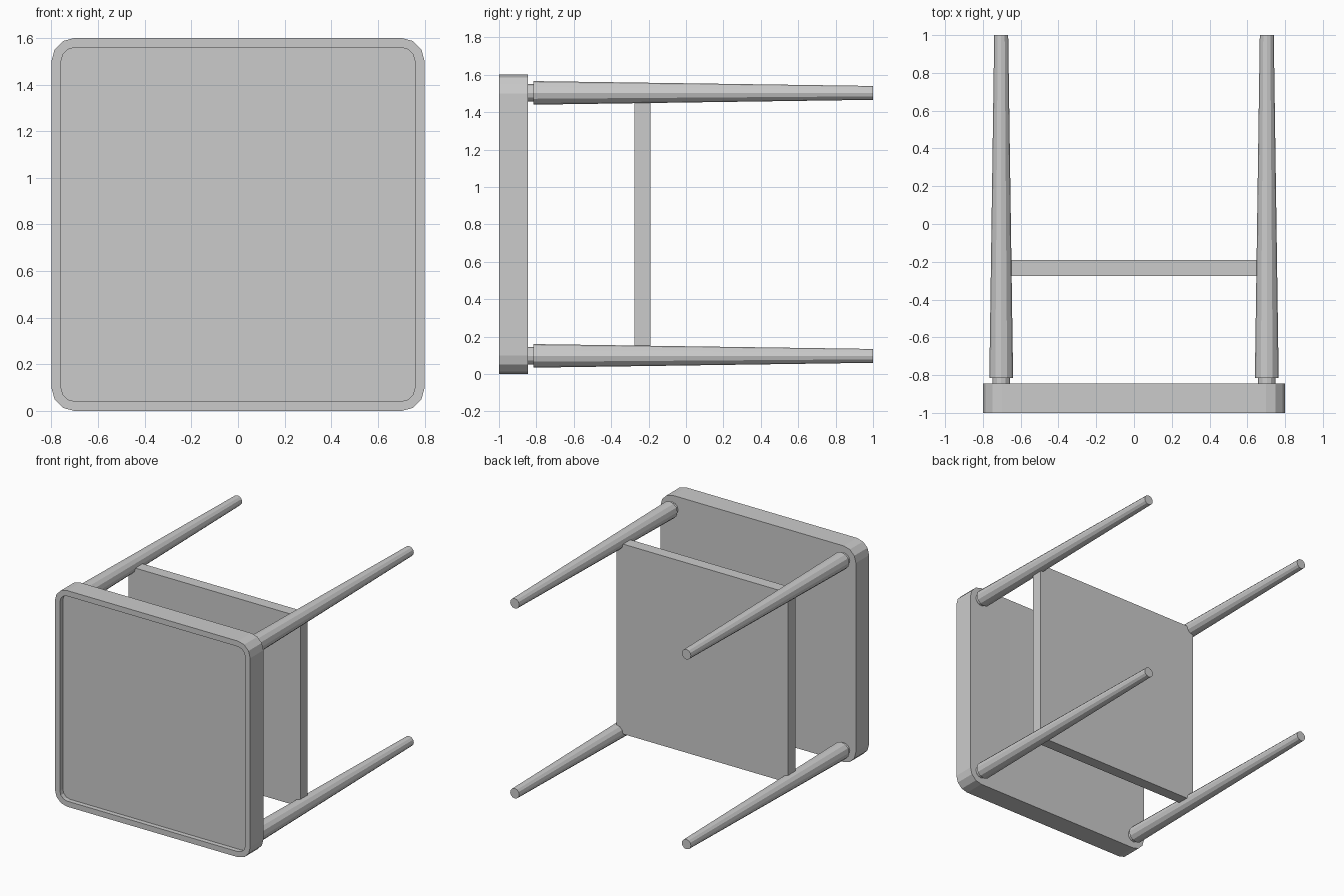
import bpy, bmesh
from math import sin, cos, pi

cube = bpy.data.objects.get("Cube")
if cube:
    bpy.data.objects.remove(cube, do_unlink=True)

grey = bpy.data.materials.new("plain grey")
grey.use_nodes = True
grey.diffuse_color = (0.6, 0.6, 0.6, 1)
grey.node_tree.nodes["Principled BSDF"].inputs["Base Color"].default_value = (0.6, 0.6, 0.6, 1)

MID = 0.8      # height of the centre line
LEG = 0.703    # leg offset from the centre line


def rounded_square(half, radius, steps=3):
    """Outline of a square with rounded corners, in x and z."""
    points = []
    for corner in range(4):
        a0 = corner * pi / 2
        cx = (half - radius) * (1 if corner in (0, 3) else -1)
        cz = (half - radius) * (1 if corner in (0, 1) else -1)
        for i in range(steps + 1):
            a = a0 + i * pi / 2 / steps
            points.append((cx + radius * cos(a), cz + radius * sin(a)))
    return points


def circle(radius, sides=12):
    return [(radius * cos(2 * pi * i / sides), radius * sin(2 * pi * i / sides))
            for i in range(sides)]


def loft(name, sections, x=0, z=MID):
    """Skin a closed solid through (y, outline) sections."""
    bm = bmesh.new()
    rings = [[bm.verts.new((px, y, pz)) for px, pz in outline] for y, outline in sections]
    for a, b in zip(rings, rings[1:]):
        for i in range(len(a)):
            j = (i + 1) % len(a)
            bm.faces.new((a[i], a[j], b[j], b[i]))
    bm.faces.new(rings[0])
    bm.faces.new(rings[-1])
    bmesh.ops.recalc_face_normals(bm, faces=bm.faces)
    mesh = bpy.data.meshes.new(name)
    bm.to_mesh(mesh)
    bm.free()
    mesh.materials.append(grey)
    obj = bpy.data.objects.new(name, mesh)
    obj.location = (x, 0, z)
    bpy.context.collection.objects.link(obj)
    return obj


# Table top with a raised rim around a sunken panel
outer, inner = rounded_square(0.8, 0.1), rounded_square(0.759, 0.06)
loft("table_top", [(-0.845, outer), (-1, outer), (-1, inner), (-0.965, inner)])

# Shelf reaching to the leg centres
square = [(LEG, LEG), (-LEG, LEG), (-LEG, -LEG), (LEG, -LEG)]
loft("shelf", [(-0.275, square), (-0.19, square)])

# Tapered legs with a narrow neck under the top
for side, sx in (("left", 1), ("right", -1)):
    for level, sz in (("upper", 1), ("lower", -1)):
        loft(f"{level}_{side}_leg",
             [(-0.85, circle(0.047)), (-0.815, circle(0.047)),
              (-0.815, circle(0.063)), (1, circle(0.037))],
             sx * LEG, MID + sz * LEG)
